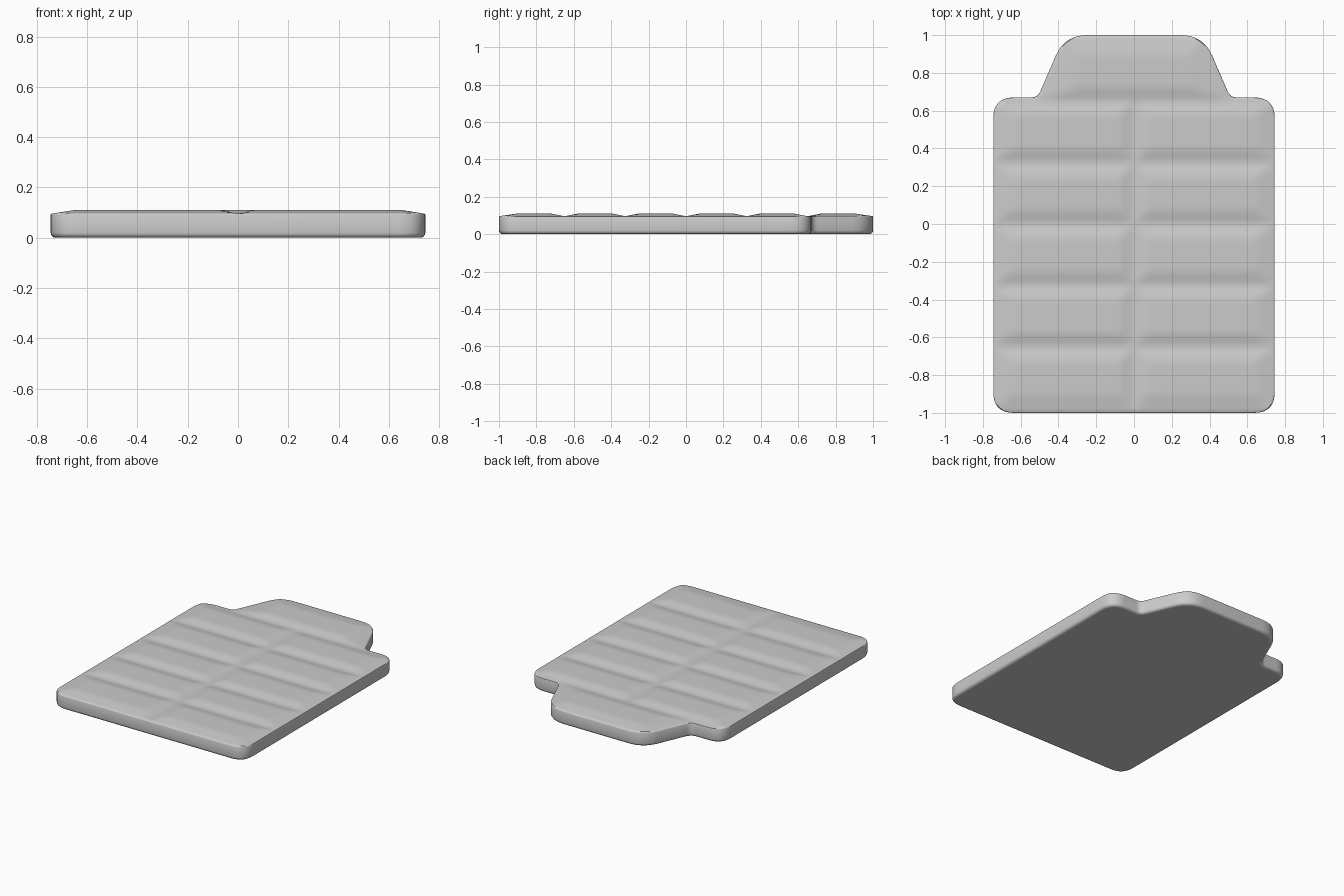
import bpy, bmesh
from mathutils import Vector

if "Cube" in bpy.data.objects:
    bpy.data.objects.remove(bpy.data.objects["Cube"])

RIM, RISE = 0.096, 0.015      # rim height, extra height of each pad
GROOVE = 0.325                # spacing of the cross grooves


def rounded(points):
    """Round each corner (x, y, tangent length) of a closed outline."""
    out, n = [], len(points)
    for i, (x, y, r) in enumerate(points):
        p = Vector((x, y))
        a = p + (Vector(points[i - 1][:2]) - p).normalized() * r
        b = p + (Vector(points[(i + 1) % n][:2]) - p).normalized() * r
        for k in range(9):
            t = k / 8
            out.append(a * (1 - t) ** 2 + p * 2 * t * (1 - t) + b * t * t)
    return out


def ramp(d, width):
    return max(0.0, min(1.0, d / width))


def pad_height(x, y):
    """Height of the quilted top at a point."""
    x = abs(x)
    if y > 2 * GROOVE:        # head pad
        half = 0.51 - (y - 0.67) * 0.433
        f = min(ramp(half - x, half - 0.30), ramp(y - 0.65, 0.075), ramp(1 - y, 0.1))
    else:                     # two columns of five pads
        d = abs(y - round(y / GROOVE) * GROOVE)
        if y < -0.9:
            d = (y + 1) * 0.75
        c = ramp(x, 0.075)
        c = c * c * (3 - 2 * c)
        f = min(ramp(d, 0.075), ramp(0.74 - x, 0.095), c)
    return RIM + RISE * f


# outline of the slab with the tapered head tab
right = [(0.745, -1, 0.11), (0.745, 0.67, 0.11), (0.51, 0.67, 0.035), (0.367, 1, 0.12)]
left = [(-x, y, r) for x, y, r in reversed(right)]

bm = bmesh.new()
base = bm.faces.new([bm.verts.new((p.x, p.y, 0)) for p in rounded(right + left)])
res = bmesh.ops.extrude_face_region(bm, geom=[base], use_keep_orig=True)
for v in res["geom"]:
    if isinstance(v, bmesh.types.BMVert):
        v.co.z = RIM
bmesh.ops.recalc_face_normals(bm, faces=bm.faces[:])

# soft lower edge and a small roll on the upper edge
for z, offset, segs in ((0, 0.02, 4), (RIM, 0.005, 2)):
    rim = [e for e in bm.edges if all(abs(v.co.z - z) < 1e-5 for v in e.verts)]
    bmesh.ops.bevel(bm, geom=rim, offset=offset, segments=segs, profile=0.5,
                    affect='EDGES', clamp_overlap=False)

# cut the top into a fine grid
def cut(co, no):
    faces = [f for f in bm.faces if all(v.co.z > RIM - 1e-5 for v in f.verts)]
    geom = set(faces)
    for f in faces:
        geom.update(f.edges)
        geom.update(f.verts)
    bmesh.ops.bisect_plane(bm, geom=list(geom), dist=1e-6, plane_co=co, plane_no=no)


for i in range(-39, 40):
    cut((0, i * 0.025, 0), (0, 1, 0))
for i in range(-29, 30):
    cut((i * 0.025, 0, 0), (1, 0, 0))

# raise the pads
for v in bm.verts:
    if v.co.z > RIM - 1e-5:
        v.co.z = pad_height(v.co.x, v.co.y)

mesh = bpy.data.meshes.new("quilted_pad")
bm.to_mesh(mesh)
bm.free()
pad = bpy.data.objects.new("quilted_pad", mesh)
bpy.context.collection.objects.link(pad)
bpy.context.view_layer.objects.active = pad
pad.select_set(True)
bpy.ops.object.shade_smooth_by_angle(angle=0.7)
for f in mesh.polygons:       # keep the underside flat
    if f.normal.z < -0.99:
        f.use_smooth = False
